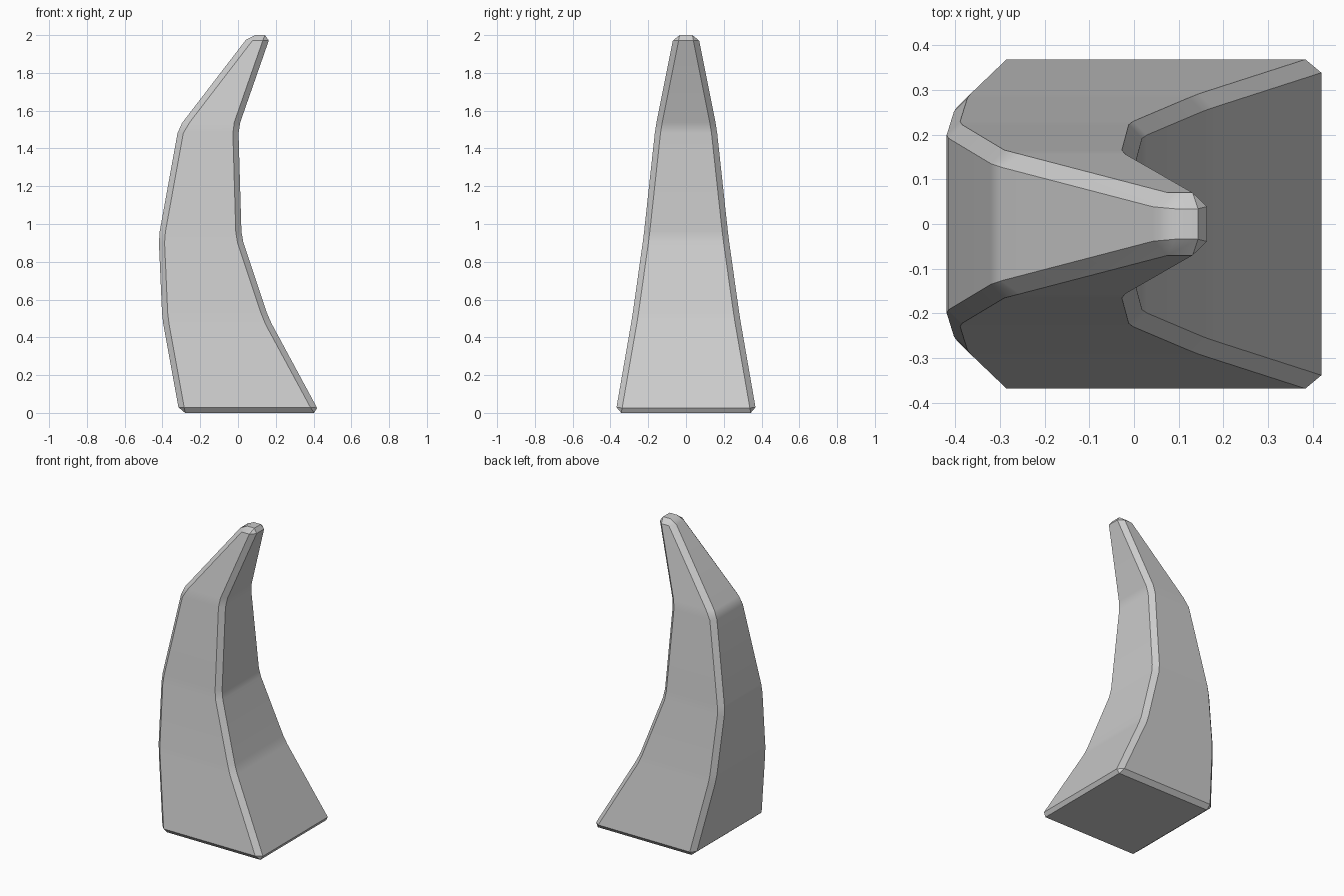
import bpy
import bmesh
from math import radians

if "Cube" in bpy.data.objects:
    bpy.data.objects.remove(bpy.data.objects["Cube"])

# Rectangular sections of the curved horn: (z, left x, right x, half depth)
SECTIONS = [
    (0.00, -0.310, 0.433, 0.373),
    (0.50, -0.401, 0.163, 0.286),
    (0.93, -0.420, 0.019, 0.225),
    (1.51, -0.315, 0.002, 0.162),
    (2.00, 0.061, 0.173, 0.064),
]

bm = bmesh.new()
rings = [[bm.verts.new(p) for p in ((a, -d, z), (b, -d, z), (b, d, z), (a, d, z))]
         for z, a, b, d in SECTIONS]

# Loft the sections and cap both ends
for low, high in zip(rings, rings[1:]):
    for i in range(4):
        j = (i + 1) % 4
        bm.faces.new((low[i], low[j], high[j], high[i]))
bm.faces.new(rings[0][::-1])
bm.faces.new(rings[-1])

# Chamfer every edge with one flat segment
bmesh.ops.bevel(bm, geom=bm.edges[:], offset=0.03, offset_type='OFFSET',
                segments=1, affect='EDGES', clamp_overlap=True)
bmesh.ops.recalc_face_normals(bm, faces=bm.faces[:])

mesh = bpy.data.meshes.new("horn")
bm.to_mesh(mesh)
bm.free()
horn = bpy.data.objects.new("horn", mesh)
bpy.context.collection.objects.link(horn)

# Soft bends between sections, crisp chamfers elsewhere
bpy.context.view_layer.objects.active = horn
horn.select_set(True)
bpy.ops.object.shade_smooth_by_angle(angle=radians(30))
weighted = horn.modifiers.new("weighted_normals", 'WEIGHTED_NORMAL')
weighted.keep_sharp = True
